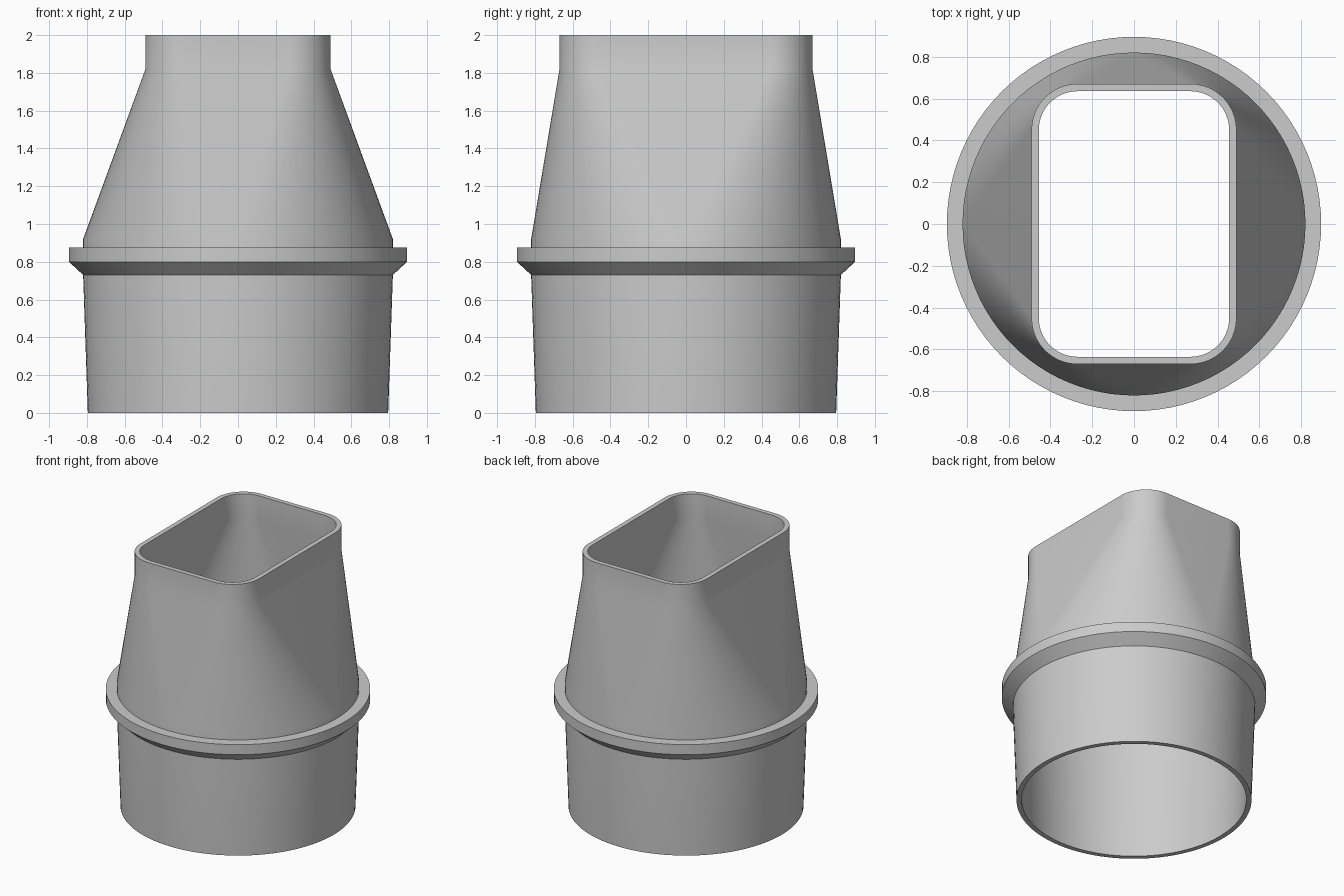
import bpy
import bmesh
from math import sin, cos, pi

STEPS = 24  # segments per quarter turn

cube = bpy.data.objects.get("Cube")
if cube:
    bpy.data.objects.remove(cube, do_unlink=True)

grey = bpy.data.materials.new("plain grey")
grey.use_nodes = True
colour = (0.6, 0.6, 0.6, 1)
grey.diffuse_color = colour
grey.node_tree.nodes["Principled BSDF"].inputs["Base Color"].default_value = colour


def ring(z, half_x, half_y, radius):
    """Rounded rectangle; a circle when both halves equal the radius."""
    points = []
    for quarter, (sx, sy) in enumerate([(1, 1), (-1, 1), (-1, -1), (1, -1)]):
        for i in range(STEPS + 1):
            a = (quarter + i / STEPS) * pi / 2
            points.append((sx * (half_x - radius) + radius * cos(a),
                           sy * (half_y - radius) + radius * sin(a), z))
    return points


def circle(z, r):
    return ring(z, r, r, r)


def loft(name, sections):
    """Skin a closed loop of sections into a hollow solid."""
    bm = bmesh.new()
    loops = [[bm.verts.new(p) for p in s] for s in sections]
    for a, b in zip(loops, loops[1:] + loops[:1]):
        for i in range(len(a)):
            j = (i + 1) % len(a)
            bm.faces.new((a[i], a[j], b[j], b[i]))
    # Circles touch at the quarter points, leaving triangles for the flat sides
    bmesh.ops.remove_doubles(bm, verts=bm.verts, dist=0.0001)
    bmesh.ops.recalc_face_normals(bm, faces=bm.faces)
    mesh = bpy.data.meshes.new(name)
    bm.to_mesh(mesh)
    bm.free()
    mesh.materials.append(grey)
    obj = bpy.data.objects.new(name, mesh)
    bpy.context.collection.objects.link(obj)
    bpy.ops.object.select_all(action='DESELECT')
    obj.select_set(True)
    bpy.context.view_layer.objects.active = obj
    bpy.ops.object.shade_smooth_by_angle(angle=pi / 6)
    return obj


# Round-to-rectangular duct: up the outer wall, then down the inner wall
wall = 0.035
loft("adapter_duct", [
    circle(0, 0.795),
    circle(0.73, 0.82),
    circle(0.92, 0.82),
    ring(1.82, 0.49, 0.67, 0.22),
    ring(2, 0.49, 0.67, 0.22),
    ring(2, 0.49 - wall, 0.67 - wall, 0.22 - wall),
    ring(1.82, 0.49 - wall, 0.67 - wall, 0.22 - wall),
    circle(0.92, 0.82 - wall),
    circle(0.73, 0.82 - wall),
    circle(0, 0.795 - wall),
])

# Stop collar with a chamfered underside, seated in the duct wall
loft("stop_collar", [
    circle(0.715, 0.803),
    circle(0.8, 0.895),
    circle(0.875, 0.895),
    circle(0.875, 0.803),
])
